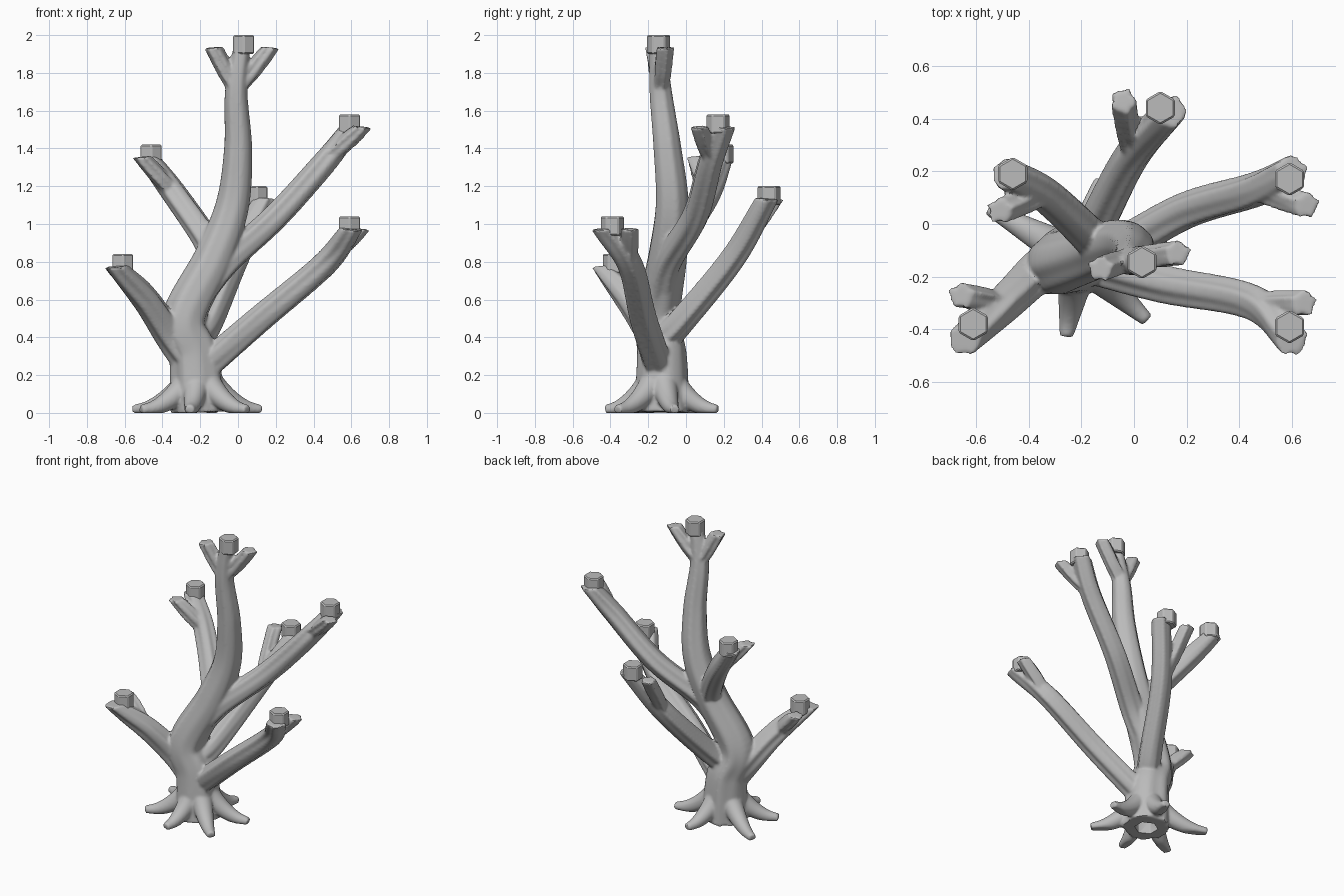
import bpy, bmesh, math
from mathutils import Vector

cube = bpy.data.objects.get("Cube")
if cube:
    bpy.data.objects.remove(cube)

UP = Vector((0, 0, 1))
FOOT = Vector((-0.21, -0.13, 0))
COLOUR = (0.5, 0.5, 0.5, 1)
grey = bpy.data.materials.new("plain grey")
grey.use_nodes = True
grey.diffuse_color = COLOUR
grey.node_tree.nodes["Principled BSDF"].inputs["Base Color"].default_value = COLOUR


def new_object(name, bm):
    bmesh.ops.recalc_face_normals(bm, faces=bm.faces[:])
    mesh = bpy.data.meshes.new(name)
    bm.to_mesh(mesh)
    bm.free()
    mesh.materials.append(grey)
    obj = bpy.data.objects.new(name, mesh)
    bpy.context.collection.objects.link(obj)
    return obj


def spline(points, steps=10):
    """Catmull-Rom samples through the points."""
    p = [Vector(q) for q in points]
    p = [p[0] * 2 - p[1]] + p + [p[-1] * 2 - p[-2]]
    out = []
    for a, b, c, d in zip(p, p[1:], p[2:], p[3:]):
        for i in range(steps):
            t = i / steps
            bend = (a * 2 - b * 5 + c * 4 - d) * t + (b * 3 - a - c * 3 + d) * t * t
            out.append(b + ((c - a) + bend) * t / 2)
    return out + [p[-2]]


def tube(bm, points, start, end, ridge=0.07, level_end=True, sides=40):
    """Ridged, tapered tube; level_end turns the last ring horizontal."""
    path = spline(points)
    last = len(path) - 1
    span = path[-1] - path[0]
    axis = min(range(3), key=lambda k: abs(span[k]))
    ref = Vector([float(k == axis) for k in range(3)])
    rings = []
    for i, p in enumerate(path):
        t = (path[min(i + 1, last)] - path[max(i - 1, 0)]).normalized()
        f = i / last
        if level_end:
            t = t.lerp(UP, max(0, f * 3 - 2) * 0.85).normalized()
        u = (ref - t * t.dot(ref)).normalized()
        v = t.cross(u)
        radius = end + (start - end) * (1 - f)
        ring = []
        for k in range(sides):
            a = math.tau * k / sides
            bark = math.sin(a * 5 + f * 2) + 0.6 * math.sin(a * 8 - f)
            co = p + (u * math.cos(a) + v * math.sin(a)) * radius * (1 + ridge * bark)
            co.z = max(co.z, 0)
            ring.append(bm.verts.new(co))
        rings.append(ring)
    for low, high in zip(rings, rings[1:]):
        for k in range(sides):
            n = (k + 1) % sides
            bm.faces.new((low[k], low[n], high[n], high[k]))
    bm.faces.new(rings[0][::-1])
    bm.faces.new(rings[-1])


def hexagon(name, x, y, top, height, radius, bevel):
    bm = bmesh.new()
    bmesh.ops.create_cone(bm, cap_ends=True, segments=6, radius1=radius,
                          radius2=radius, depth=height)
    bmesh.ops.bevel(bm, geom=bm.edges[:], offset=bevel, segments=1, affect='EDGES')
    bmesh.ops.translate(bm, verts=bm.verts[:], vec=(x, y, top - height / 2))
    return new_object(name, bm)


tree = bmesh.new()


def limb(name, points, peg, tips, start=0.075, end=0.06, ridge=0.07):
    """Tapered limb running on to its main tip, with side prongs and a six-sided peg."""
    hexagon(name + "_peg", *peg, height=0.1, radius=0.064, bevel=0.007)
    before, fork = Vector(points[-2]), Vector(points[-1])
    main, *others = [Vector((x, y, peg[2] - 0.065)) for x, y in tips]
    tube(tree, points + [main], start, end, ridge)
    root = before.lerp(fork, 0.6)
    for tip in others:
        tube(tree, [root, fork, fork.lerp(tip, 0.5), tip], 0.04, 0.046, ridge=0.12)


# Leaning, curved trunk
limb("top",
     [FOOT, (-0.23, -0.13, 0.3), (-0.285, -0.15, 0.5), (-0.13, -0.1, 0.82),
      (-0.03, -0.075, 1.1), (0, -0.1, 1.4), (-0.01, -0.135, 1.7)],
     (0.03, -0.145, 2), [(0.02, -0.15), (0.17, -0.11), (-0.13, -0.17)],
     start=0.145, end=0.045, ridge=0.035)

# Forked branches
limb("upper_left",
     [(-0.22, -0.13, 0.6), (-0.06, -0.09, 0.8), (0.2, 0.05, 1.04), (0.46, 0.13, 1.33)],
     (0.59, 0.17, 1.58), [(0.6, 0.2), (0.66, 0.07)])
limb("lower_left",
     [(-0.2, -0.14, 0.22), (0.12, -0.23, 0.5), (0.46, -0.3, 0.79)],
     (0.59, -0.39, 1.04), [(0.6, -0.44), (0.65, -0.3)])
limb("back",
     [(-0.22, -0.13, 0.38), (-0.15, -0.02, 0.49), (-0.01, 0.25, 0.82)],
     (0.1, 0.44, 1.2), [(0.14, 0.43), (-0.04, 0.47)])
limb("upper_right",
     [(-0.12, -0.1, 0.76), (-0.16, -0.05, 0.9), (-0.33, 0.11, 1.15)],
     (-0.46, 0.19, 1.42), [(-0.48, 0.19), (-0.51, 0.05)])
limb("lower_right",
     [(-0.25, -0.14, 0.27), (-0.36, -0.18, 0.41), (-0.49, -0.3, 0.6)],
     (-0.61, -0.38, 0.84), [(-0.645, -0.44), (-0.66, -0.27)], start=0.09)

# Roots spread around the foot, sinking to the ground along one shared curve
for degrees, reach in ((12, 0.34), (74, 0.31), (151, 0.39), (207, 0.34), (261, 0.3), (318, 0.35)):
    angle = math.radians(degrees)
    out = Vector((math.cos(angle), math.sin(angle), 0))
    steps = [i / 4 for i in range(5)]
    tube(tree, [FOOT + out * (0.04 + (reach - 0.04) * s) + UP * (0.016 + 0.17 * (1 - s) ** 2)
                for s in steps], 0.075, 0.026, ridge=0, level_end=False)

# Merge the limbs into one flowing surface and cut the six-sided socket below
wood = new_object("trunk_branches_and_roots", tree)
socket = hexagon("socket_cutter", FOOT.x, FOOT.y, top=0.09, height=0.2, radius=0.075, bevel=0.002)
remesh = wood.modifiers.new("merge", 'REMESH')
remesh.mode = 'VOXEL'
remesh.voxel_size = 0.009
soften = wood.modifiers.new("soften", 'SMOOTH')
soften.iterations = 4
cut = wood.modifiers.new("socket", 'BOOLEAN')
cut.operation = 'DIFFERENCE'
cut.object = socket
bpy.context.view_layer.update()
graph = bpy.context.evaluated_depsgraph_get()
merged = bpy.data.meshes.new_from_object(wood.evaluated_get(graph))
wood.modifiers.clear()
wood.data = merged
merged.materials.clear()
merged.materials.append(grey)
bpy.data.objects.remove(socket)

# Smooth bark with crisp cut ends
for obj in bpy.context.selected_objects:
    obj.select_set(False)
wood.select_set(True)
bpy.context.view_layer.objects.active = wood
bpy.ops.object.shade_smooth_by_angle(angle=math.radians(40))
